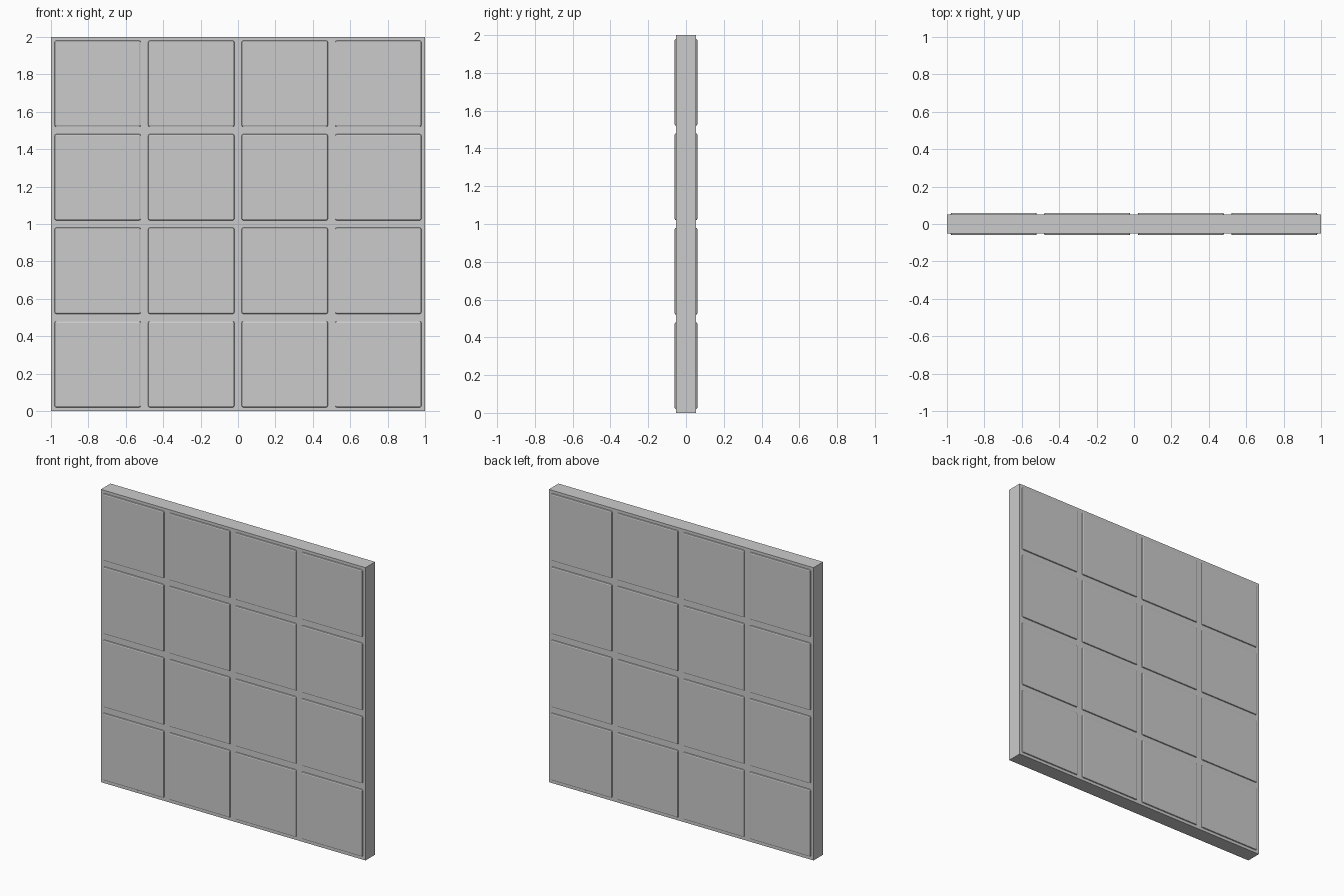
import bpy

if "Cube" in bpy.data.objects:
    bpy.data.objects.remove(bpy.data.objects["Cube"])


def box(name, size, location, bevel=0.0):
    bpy.ops.mesh.primitive_cube_add(size=1, location=location)
    ob = bpy.context.object
    ob.name = name
    ob.scale = size
    bpy.ops.object.transform_apply(location=False, rotation=False, scale=True)
    if bevel:
        mod = ob.modifiers.new("rounded_edges", "BEVEL")
        mod.width = bevel
        mod.segments = 2
    return ob


# Wall slab
box("wall_slab", (2.0, 0.104, 2.0), (0, 0, 1.0))

# 4 x 4 grid of raised tiles on each face, half sunk into the slab
for side, y in (("front", -0.05), ("back", 0.05)):
    for row in range(4):
        for col in range(4):
            box(f"{side}_tile_{row}_{col}", (0.46, 0.02, 0.46),
                (-0.75 + 0.5 * col, y, 0.25 + 0.5 * row), bevel=0.008)
